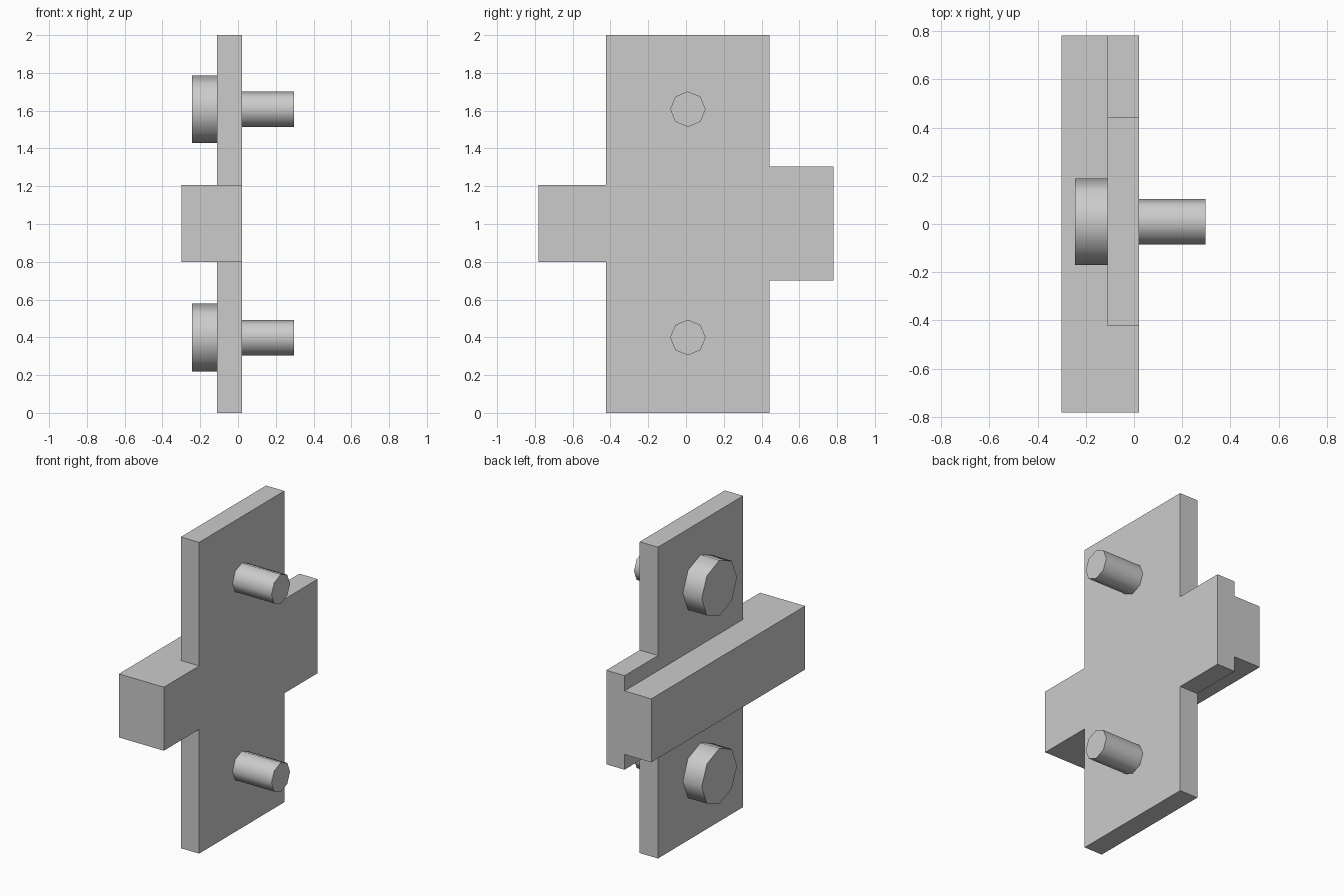
import bpy
import math

if "Cube" in bpy.data.objects:
    bpy.data.objects.remove(bpy.data.objects["Cube"])


def box(name, x, y, z):
    """Axis-aligned box from its (min, max) ranges."""
    centre = [(a + b) / 2 for a, b in (x, y, z)]
    bpy.ops.mesh.primitive_cube_add(size=1, location=centre)
    ob = bpy.context.object
    ob.name = name
    ob.scale = [b - a for a, b in (x, y, z)]
    bpy.ops.object.transform_apply(location=False, rotation=False, scale=True)
    return ob


def rod(name, x, y, z, radius):
    """Eight-sided cylinder along x with smooth sides."""
    bpy.ops.mesh.primitive_cylinder_add(
        vertices=8, radius=radius, depth=x[1] - x[0],
        location=((x[0] + x[1]) / 2, y, z), rotation=(0, math.pi / 2, 0))
    ob = bpy.context.object
    ob.name = name
    bpy.ops.object.shade_smooth_by_angle(angle=math.radians(60))
    return ob


def fuse(base, other):
    """Union other into base and remove it."""
    mod = base.modifiers.new("union", 'BOOLEAN')
    mod.operation = 'UNION'
    mod.solver = 'EXACT'
    mod.object = other
    bpy.ops.object.select_all(action='DESELECT')
    bpy.context.view_layer.objects.active = base
    base.select_set(True)
    bpy.ops.object.modifier_apply(modifier=mod.name)
    bpy.data.objects.remove(other, do_unlink=True)


BACK, FRONT = -0.11, 0.02

# Mounting plate fused with the crossbar and the wider end flange
plate = box("mounting_plate", (BACK, FRONT), (-0.423, 0.442), (0, 2))
fuse(plate, box("end_flange", (BACK, FRONT), (0.3, 0.781), (0.70, 1.304)))
fuse(plate, box("crossbar", (-0.30, FRONT), (-0.781, 0.781), (0.798, 1.206)))

# Two bolts: broad head on the back, thin shank on the front
for label, z in (("lower", 0.399), ("upper", 1.608)):
    rod(label + "_bolt_head", (-0.244, BACK), 0.01, z, 0.179)
    rod(label + "_bolt_shank", (FRONT, 0.297), 0.01, z, 0.094)
